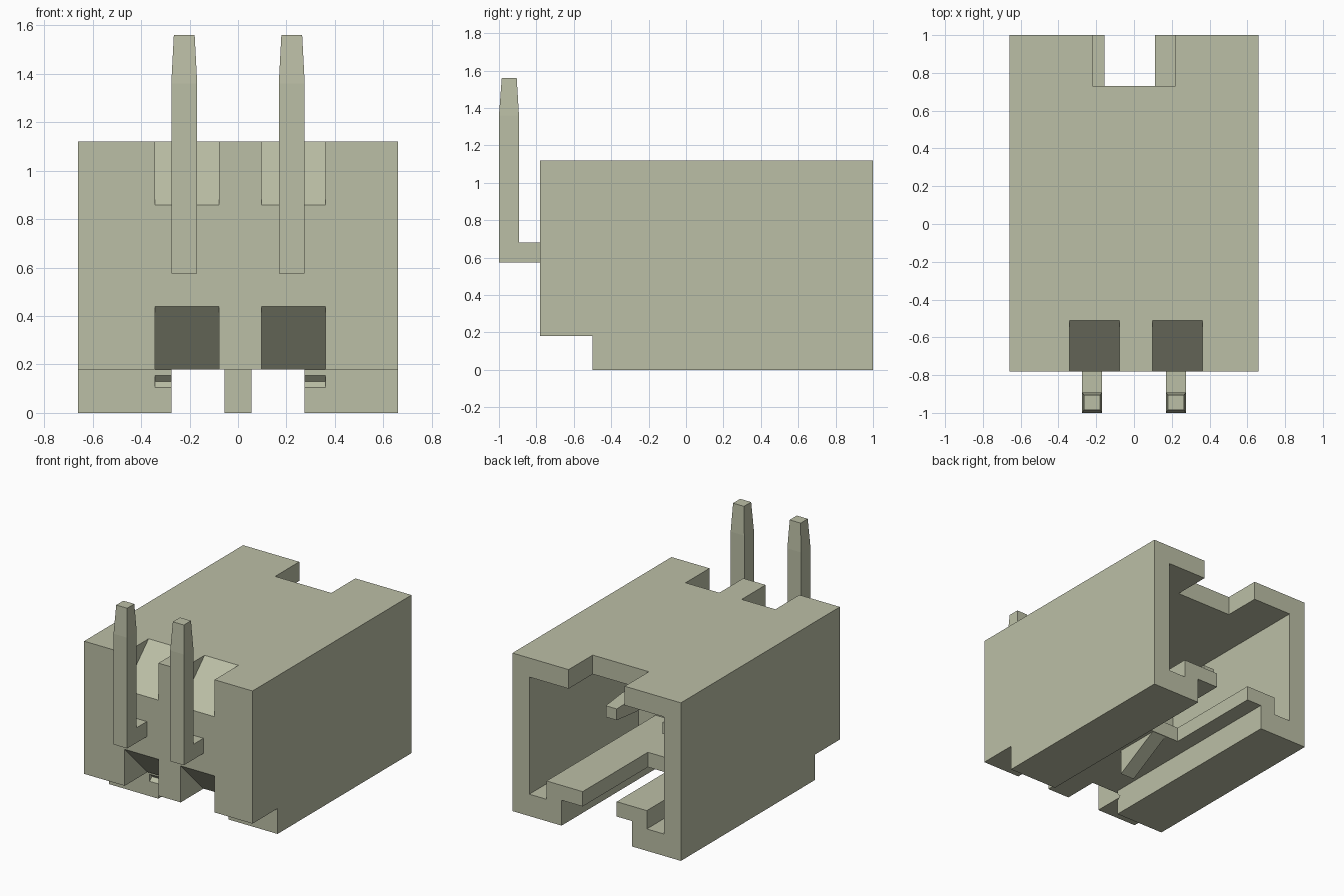
import bpy
import bmesh
import math

if "Cube" in bpy.data.objects:
    bpy.data.objects.remove(bpy.data.objects["Cube"], do_unlink=True)

# Single colour for housing and pins
ivory = bpy.data.materials.new("ivory_plastic")
ivory.use_nodes = True
COLOUR = (0.50, 0.52, 0.38, 1.0)
ivory.diffuse_color = COLOUR
ivory.node_tree.nodes["Principled BSDF"].inputs["Base Color"].default_value = COLOUR


def finish(name, bm):
    bmesh.ops.recalc_face_normals(bm, faces=bm.faces)
    mesh = bpy.data.meshes.new(name)
    bm.to_mesh(mesh)
    bm.free()
    mesh.materials.append(ivory)
    obj = bpy.data.objects.new(name, mesh)
    bpy.context.collection.objects.link(obj)
    return obj


def prism(name, profile, x0, x1):
    """Extrude a (y, z) profile along x."""
    bm = bmesh.new()
    face = bm.faces.new([bm.verts.new((x0, y, z)) for y, z in profile])
    ext = bmesh.ops.extrude_face_region(bm, geom=[face])
    moved = [v for v in ext["geom"] if isinstance(v, bmesh.types.BMVert)]
    bmesh.ops.translate(bm, verts=moved, vec=(x1 - x0, 0, 0))
    return finish(name, bm)


def box(name, x0, x1, y0, y1, z0, z1):
    return prism(name, [(y0, z0), (y1, z0), (y1, z1), (y0, z1)], x0, x1)


def cut(target, cutter):
    cutter.hide_render = True
    mod = target.modifiers.new("cut", 'BOOLEAN')
    mod.operation = 'DIFFERENCE'
    mod.solver = 'EXACT'
    mod.object = cutter
    bpy.context.view_layer.objects.active = target
    bpy.ops.object.modifier_apply(modifier=mod.name)
    bpy.data.objects.remove(cutter, do_unlink=True)


# Housing side profile with the stepped front underside
housing = prism("housing", [(-0.78, 0.18), (-0.5, 0.18), (-0.5, 0), (1, 0),
                            (1, 1.12), (-0.78, 1.12)], -0.66, 0.66)

# Open mating cavity and the key notch in its roof
CAVITY = -0.22
cut(housing, box("cavity_cutter", -0.528, 0.528, CAVITY, 1.1, 0.285, 0.985))
cut(housing, box("notch_cutter", -0.22, 0.22, 0.73, 1.1, 0.9, 1.2))

# Grooves along both sides of the floor
for a, b in ((-0.528, -0.393), (0.393, 0.528)):
    cut(housing, box("groove_cutter", a, b, CAVITY, 1.1, 0.155, 0.4))

# Wide channel below the floor and narrower slot through it
cut(housing, box("channel_cutter", -0.275, 0.275, -0.6, 1.1, -0.1, 0.18))
cut(housing, box("slot_cutter", -0.157, 0.11, 0.27, 1.1, 0.1, 0.4))

# Sloped pockets above and below each pin on the front face
for a, b in ((-0.342, -0.078), (0.097, 0.362)):
    cut(housing, prism("upper_pocket_cutter", [(-0.88, 0.76), (-0.41, 1.22), (-0.88, 1.22)], a, b))
    cut(housing, prism("lower_pocket_cutter", [(-0.88, 0.54), (-0.475, 0.13), (-0.88, -0.275)], a, b))

# Latch ramp under the floor
prism("latch_ramp", [(-0.07, 0), (0.26, 0.18), (0.26, 0.22), (-0.07, 0.22)], -0.055, 0.055)


# Bent square pin swept through mitred sections, tapered at both tips
def pin(name, cx):
    def section(h, corners):
        return [(cx + sx * h, y, z) for (y, z), sx in zip(corners, (-1, 1, 1, -1))]
    rings = [
        section(0.043, [(-0.985, 1.56), (-0.985, 1.56), (-0.905, 1.56), (-0.905, 1.56)]),
        section(0.0535, [(-1, 1.36), (-1, 1.36), (-0.893, 1.36), (-0.893, 1.36)]),
        section(0.0535, [(-1, 0.575), (-1, 0.575), (-0.893, 0.682), (-0.893, 0.682)]),
        section(0.0535, [(0.32, 0.575), (0.32, 0.575), (0.32, 0.682), (0.32, 0.682)]),
        section(0.043, [(0.52, 0.589), (0.52, 0.589), (0.52, 0.669), (0.52, 0.669)]),
    ]
    bm = bmesh.new()
    loops = [[bm.verts.new(p) for p in ring] for ring in rings]
    for r0, r1 in zip(loops, loops[1:]):
        for i in range(4):
            j = (i + 1) % 4
            bm.faces.new((r0[i], r0[j], r1[j], r1[i]))
    bm.faces.new(loops[0])
    bm.faces.new(loops[-1])
    return finish(name, bm)


pin("right_pin", -0.222)
pin("left_pin", 0.222)
